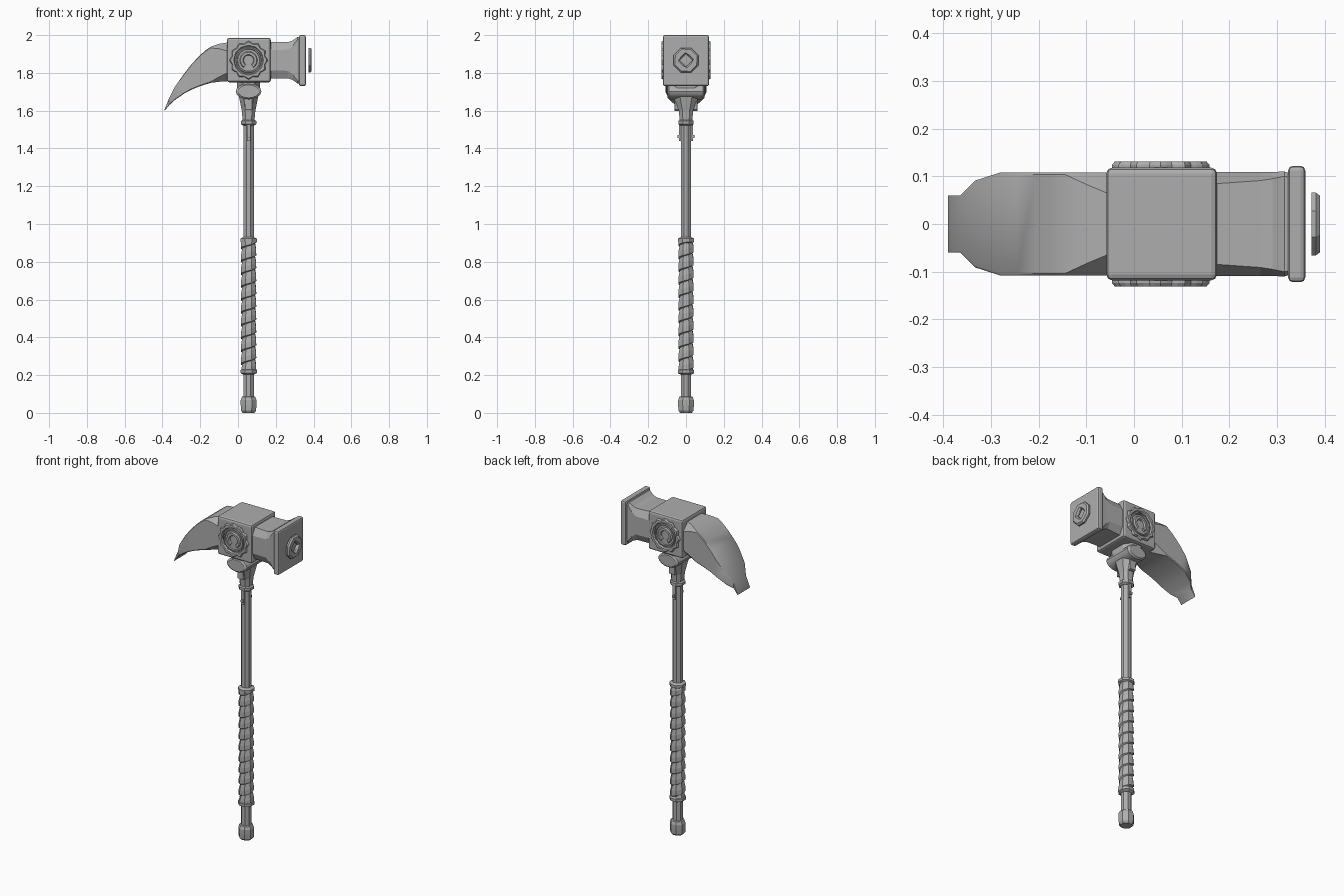
import bpy, bmesh, math
from mathutils import Vector

if "Cube" in bpy.data.objects:
    bpy.data.objects.remove(bpy.data.objects["Cube"])

CX = 0.056          # handle axis
HZ = 1.867          # head centre height
steel = bpy.data.materials.new("steel grey")
steel.diffuse_color = (0.42, 0.42, 0.42, 1)
steel.use_nodes = True
steel.node_tree.nodes["Principled BSDF"].inputs["Base Color"].default_value = steel.diffuse_color


def finish(name, bm, angle=30, bevel=0):
    bmesh.ops.recalc_face_normals(bm, faces=bm.faces)
    me = bpy.data.meshes.new(name)
    bm.to_mesh(me)
    bm.free()
    ob = bpy.data.objects.new(name, me)
    bpy.context.collection.objects.link(ob)
    me.materials.append(steel)
    if bevel:
        mod = ob.modifiers.new("bevel", 'BEVEL')
        mod.width, mod.segments = bevel, 2
    bpy.ops.object.select_all(action='DESELECT')
    ob.select_set(True)
    bpy.context.view_layer.objects.active = ob
    if angle:
        bpy.ops.object.shade_smooth_by_angle(angle=math.radians(angle))
    return ob


def loft(name, sections, angle=30, bevel=0):
    """Skin a list of equal-length point loops and cap both ends."""
    bm = bmesh.new()
    rows = [[bm.verts.new(p) for p in s] for s in sections]
    n = len(rows[0])
    for a, b in zip(rows, rows[1:]):
        for i in range(n):
            j = (i + 1) % n
            bm.faces.new((a[i], a[j], b[j], b[i]))
    bm.faces.new(rows[0])
    bm.faces.new(rows[-1])
    return finish(name, bm, angle, bevel)


def lathe(name, profile, sides=8):
    """Faceted turned part on the handle axis; profile is (radius, z)."""
    k = [2 * math.pi * (i + 0.5) / sides for i in range(sides)]
    return loft(name, [[(CX + r * math.cos(a), r * math.sin(a), z) for a in k]
                       for r, z in profile], 0)


def box(name, x0, x1, y0, y1, z0, z1, bevel=0):
    return loft(name, [[(x0, y0, z), (x1, y0, z), (x1, y1, z), (x0, y1, z)]
                       for z in (z0, z1)], 0, bevel)


def chamfered(x, w, z0, z1, cy, cz):
    """Rectangular section at x with cut corners."""
    return [(x, -w, z0 + cz), (x, -w + cy, z0), (x, w - cy, z0), (x, w, z0 + cz),
            (x, w, z1 - cz), (x, w - cy, z1), (x, -w + cy, z1), (x, -w, z1 - cz)]


def plate_ring(name, outer, inner, place, d0, d1, closed=True):
    """Flat band between two outlines, from depth d0 to d1, edges eased."""
    bm = bmesh.new()
    loops = []
    for o, i in zip(outer, inner):
        o, i = Vector(o), Vector(i)
        e = (i - o) * 0.2
        pts = [(o, d0), (o, (d0 + d1) / 2), (o + e, d1), (i - e, d1), (i, (d0 + d1) / 2), (i, d0)]
        loops.append([bm.verts.new(place(p.x, p.y, d)) for p, d in pts])
    pairs = list(zip(loops, loops[1:]))
    if closed:
        pairs.append((loops[-1], loops[0]))
    else:
        bm.faces.new(loops[0])
        bm.faces.new(loops[-1])
    for a, b in pairs:
        for i in range(6):
            j = (i + 1) % 6
            bm.faces.new((a[i], a[j], b[j], b[i]))
    return finish(name, bm, 0)


def polar(radius, n, start=0, sweep=2 * math.pi, open_arc=False):
    step = sweep / (n - 1 if open_arc else n)
    out = []
    for i in range(n):
        a = start + i * step
        r = radius(a) if callable(radius) else radius
        out.append((r * math.cos(a), r * math.sin(a)))
    return out


# Handle: pommel, shaft and collars
lathe("pommel", [(0.034, 0.0), (0.043, 0.012), (0.045, 0.04), (0.045, 0.068),
                 (0.038, 0.085), (0.03, 0.088)])
lathe("shaft", [(0.03, 0.08), (0.03, 1.56)])
for nm, z, r in (("lower_collar", 0.207, 0.047), ("upper_collar", 0.902, 0.047),
                 ("neck_collar", 1.525, 0.044)):
    lathe(nm, [(0.032, z - 0.004), (r, z + 0.004), (r, z + 0.02), (0.032, z + 0.028)])

# Wrapped grip: overlapping helical band with a stepped edge
bm = bmesh.new()
turns, z_lo, z_hi, n = 10, 0.225, 0.905, 8
pitch = (z_hi - z_lo) / turns
prev = None
for k in range((turns + 1) * n + 1):
    a = 2 * math.pi * (k + 0.5) / n
    zb = z_lo + pitch * (k / n - 1)
    row = []
    for r, t in ((0.036, 0.0), (0.044, 0.08), (0.043, 0.5), (0.036, 1.0)):
        z = min(max(zb + pitch * t, z_lo), z_hi)
        row.append(bm.verts.new((CX + r * math.cos(a), r * math.sin(a), z)))
    if prev:
        for i in range(3):
            bm.faces.new((prev[i], row[i], row[i + 1], prev[i + 1]))
    prev = row
bmesh.ops.dissolve_degenerate(bm, dist=1e-5, edges=bm.edges)
finish("wrapped_grip", bm, 0)

# Neck: flaring socket with side fins and an oval cross bolster
loft("neck_socket", [[(CX + sx * hx, sy * hy, z) for sx, sy in
      ((-1, -.5), (-.5, -1), (.5, -1), (1, -.5), (1, .5), (.5, 1), (-.5, 1), (-1, .5))]
      for hx, hy, z in ((0.031, 0.033, 1.545), (0.036, 0.038, 1.6), (0.05, 0.062, 1.67),
                        (0.06, 0.09, 1.71), (0.062, 0.095, 1.76))], 0)
loft("cross_bolster", [[(CX + s * 0.068 * math.cos(a), y, 1.702 + s * 0.042 * math.sin(a))
      for a in [math.pi * i / 8 for i in range(16)]]
      for y, s in ((-0.098, 0.82), (-0.09, 1), (-0.07, 1), (0.07, 1), (0.09, 1), (0.098, 0.82))])
for s, side in ((-1, "front"), (1, "back")):
    def span(a, b):
        return sorted((s * a, s * b))
    box(side + "_neck_fin", CX - 0.02, CX + 0.02, *span(0.025, 0.06), 1.605, 1.68, 0.004)
    box(side + "_strap", CX - 0.009, CX + 0.009, *span(0.02, 0.036), 1.44, 1.53)
    box(side + "_strap_stud", CX - 0.008, CX + 0.008, *span(0.03, 0.045), 1.455, 1.472, 0.003)

# Head block with a rounded frame
box("head_block", -0.058, 0.174, -0.118, 0.118, 1.75, 1.985, 0.012)

# Scalloped medallions on both cheeks
for s, side in ((-1, "front"), (1, "back")):
    def cheek(u, v, d):
        return (CX + u, s * d, HZ + v)
    plate_ring(side + "_medallion_rim", polar(lambda a: 0.096 + 0.006 * math.cos(12 * a), 48),
               polar(0.073, 48), cheek, 0.117, 0.131)
    plate_ring(side + "_medallion_inner_ring", polar(0.068, 32), polar(0.058, 32),
               cheek, 0.116, 0.126)
    plate_ring(side + "_horseshoe", polar(0.047, 17, -1.0, math.pi + 2.0, True),
               polar(0.026, 17, -1.0, math.pi + 2.0, True), cheek, 0.116, 0.129, False)

# Hammer side: waisted body flaring into the striking plate
loft("hammer_body", [chamfered(x, w, HZ - h, HZ + h, cy, cz) for x, w, h, cy, cz in
     ((0.15, 0.109, 0.098, 0.026, 0.045), (0.265, 0.109, 0.096, 0.018, 0.04),
      (0.29, 0.109, 0.105, 0.014, 0.03), (0.315, 0.11, 0.123, 0.01, 0.014),
      (0.335, 0.104, 0.123, 0.008, 0.01))], 0)
box("striking_plate", 0.323, 0.359, -0.122, 0.122, 1.73, 2.0, 0.01)

# Octagonal boss with a diamond opening, standing off the plate
plate_ring("striking_boss", polar(0.071, 8, math.pi / 8),
           [(0.034 * u, 0.034 * v) for u, v in
            ((1, 0), (.5, .5), (0, 1), (-.5, .5), (-1, 0), (-.5, -.5), (0, -1), (.5, -.5))],
           lambda u, v, d: (d, u, HZ + v), 0.372, 0.39)

# Curved pick blade: cut corners near the block, stepped spade tip
blade = [(-0.04, 1.963, 1.757, 0.108, 0.05, 0.25), (-0.1, 1.954, 1.753, 0.108, 0.025, 0.13),
         (-0.145, 1.938, 1.747, 0.108, 0.004, 0.03), (-0.175, 1.917, 1.738, 0.108, 0.004, 0.03),
         (-0.205, 1.89, 1.728, 0.108, 0.004, 0.03), (-0.245, 1.847, 1.712, 0.108, 0.004, 0.03),
         (-0.28, 1.803, 1.694, 0.108, 0.004, 0.04), (-0.333, 1.728, 1.657, 0.091, 0.004, 0.06),
         (-0.364, 1.667, 1.629, 0.06, 0.004, 0.1), (-0.39, 1.604, 1.597, 0.06, 0.003, 0.2)]
loft("pick_blade", [chamfered(x, w, zb, zt, cy, f * (zt - zb))
                    for x, zt, zb, w, cy, f in blade], 35)
